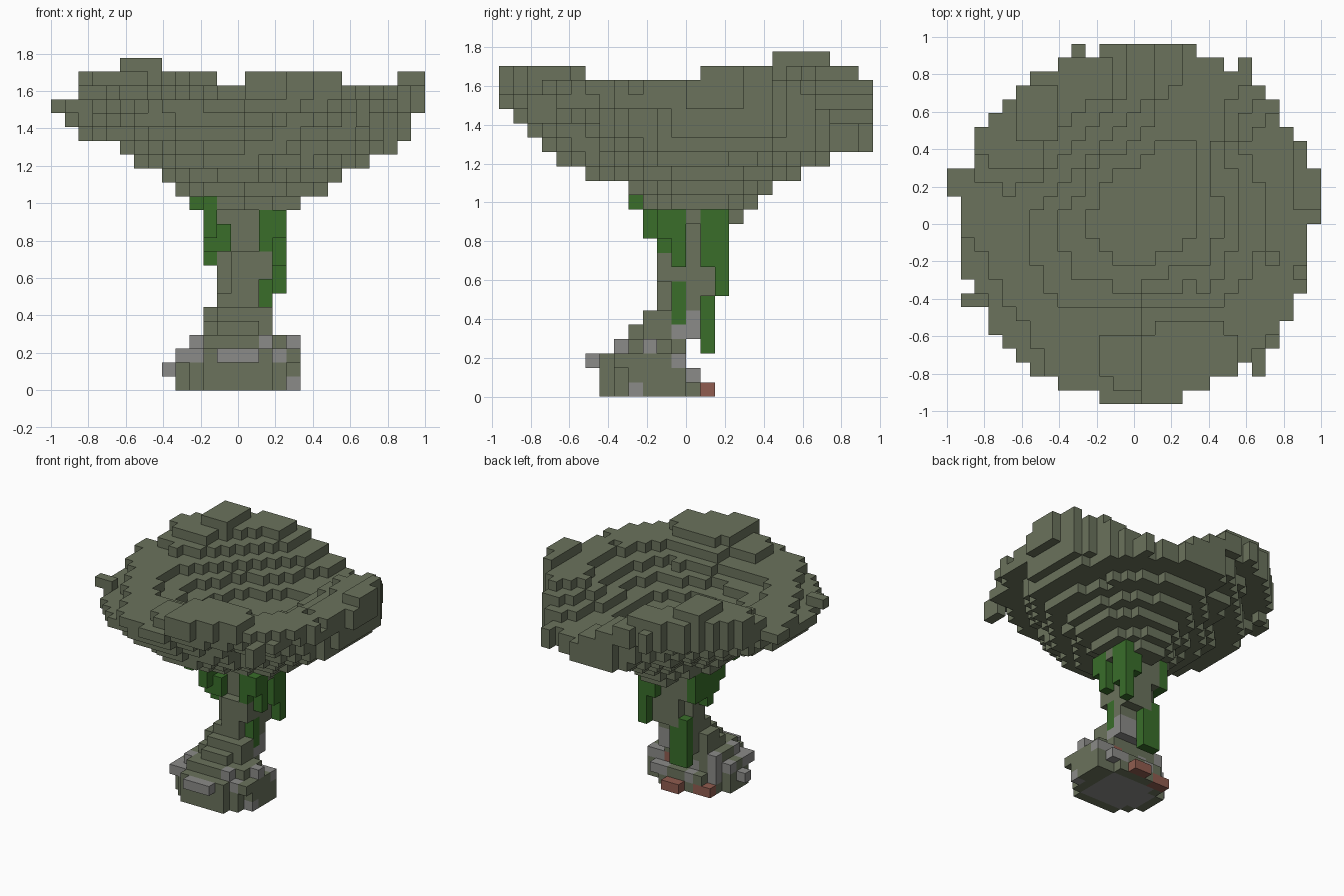
import bpy, bmesh, math, random
from mathutils import Vector

random.seed(4)
if "Cube" in bpy.data.objects:
    bpy.data.objects.remove(bpy.data.objects["Cube"], do_unlink=True)

V = 2 / 27                      # voxel edge length
NX, NY = 27, 26                 # grid size in x and y


def material(name, rgb):
    m = bpy.data.materials.new(name)
    m.use_nodes = True
    m.diffuse_color = (*rgb, 1)
    m.node_tree.nodes["Principled BSDF"].inputs["Base Color"].default_value = (*rgb, 1)
    return m


MATS = {
    "olive": material("olive brown", (0.145, 0.17, 0.107)),
    "stone": material("stone grey", (0.26, 0.26, 0.25)),
    "leaf": material("vine green", (0.041, 0.155, 0.023)),
    "brick": material("brick red", (0.28, 0.108, 0.08)),
}


def centre(i, j):
    return (i + 0.5 - NX / 2) * V, (j + 0.5 - NY / 2) * V


def box(i0, i1, j0, j1, k0, k1):
    return {(i, j, k) for i in range(i0, i1 + 1)
            for j in range(j0, j1 + 1) for k in range(k0, k1 + 1)}


def inside(x, y, ext, limit=1.0):
    """Ellipse given by its reach in each of the four directions, kept in that box."""
    x0, x1, y0, y1 = ext
    cx, cy = (x0 + x1) / 2, (y0 + y1) / 2
    ellipse = ((x - cx) / (x1 - cx)) ** 2 + ((y - cy) / (y1 - cy)) ** 2
    return x0 < x < x1 and y0 < y < y1 and ellipse <= limit


# Canopy: saddle-shaped shell, high along one diagonal and low along the other
REACH = {13: (-.26, .33, -.22, .37), 14: (-.33, .48, -.30, .44),
         15: (-.41, .55, -.52, .59), 16: (-.56, .70, -.67, .74),
         17: (-.63, .85, -.74, .96), 18: (-.85, .92, -.82, .96),
         19: (-.92, .92, -.89, .96), 20: (-.96, .97, -.92, .96),
         21: (-.94, 1.0, -.96, .96)}
RIM = [(0, 1.65), (34, 1.65), (44, 1.52), (55, 1.43), (75, 1.43),
       (88, 1.54), (100, 1.62), (106, 1.70), (124, 1.73), (146, 1.73),
       (162, 1.70), (170, 1.60), (180, 1.56), (200, 1.53), (225, 1.53), (245, 1.58),
       (267, 1.63), (271, 1.73), (298, 1.73), (306, 1.63), (330, 1.64),
       (337, 1.63), (339, 1.54), (342, 1.64), (360, 1.65)]


def rim_height(angle):
    for (a0, h0), (a1, h1) in zip(RIM, RIM[1:]):
        if a0 <= angle <= a1:
            return h0 + (h1 - h0) * (angle - a0) / (a1 - a0)


def dish_top(x, y):
    dx, dy = x - 0.07, y - 0.07
    r = math.hypot(dx, dy)
    t = min(1, max(0, (r - 0.20) / 0.50))
    height = 1.32 + (rim_height(math.degrees(math.atan2(dy, dx)) % 360) - 1.32) * t
    top = round((height - max(0, r - 0.86) * 0.3) / V) - 1
    return min(top, 21) if y > 0.9 else top


canopy = set()
for i in range(NX):
    for j in range(NY):
        x, y = centre(i, j)
        r = math.hypot(x, y)
        if r > (0.985 if y > 0 else 0.96):
            continue
        saddle = math.cos(2 * (math.atan2(y, x) - math.radians(132)))
        shrink = saddle * (0.38 if saddle > 0 else 0.1)
        noise = random.uniform(-0.05, 0.06)
        levels = [k for k in REACH
                  if inside(x, y, REACH[k], 1 + noise - (shrink if k < 20 else 0))]
        if levels:
            top = dish_top(x, y)
            low = min(min(levels), top)
            canopy |= box(i, i, j, j, max(low, top - 4) if r > 0.7 else low, top)
# Peak at the back, raised side ridge and ragged tips on the rim
for tip in [(5, 7, 19, 22, 20, 23), (25, 25, 14, 18, 19, 22), (26, 26, 14, 16, 20, 22),
            (26, 26, 13, 13, 20, 21), (0, 0, 15, 16, 20, 20), (1, 1, 12, 12, 19, 20),
            (1, 2, 7, 7, 20, 20), (21, 21, 24, 24, 17, 18), (23, 23, 4, 4, 20, 20),
            (22, 22, 2, 3, 19, 20), (2, 2, 18, 18, 19, 20)]:
    canopy |= box(*tip)

# Trunk: a narrow column that spreads forward as it nears the base
trunk = (box(12, 15, 12, 14, 10, 12) | box(12, 15, 11, 14, 7, 9)
         | box(12, 15, 11, 13, 6, 6) | box(11, 15, 10, 12, 4, 5)
         | box(12, 14, 9, 13, 4, 5) | box(13, 15, 15, 16, 12, 12)
         | box(16, 16, 12, 14, 12, 12))
trunk -= (box(12, 12, 14, 14, 7, 9) | box(11, 15, 9, 9, 5, 5) | box(12, 12, 11, 11, 7, 9)
          | box(15, 15, 11, 11, 6, 7) | box(11, 11, 10, 10, 5, 5))

# Rocky base: broad mound set towards the front
BASE = [(-.34, .34, -.45, .08), (-.34, .34, -.45, .08),
        (-.34, .34, -.45, .02), (-.28, .28, -.38, .02)]
base = {(i, j, k) for k, ext in enumerate(BASE) for i in range(NX) for j in range(NY)
        if inside(*centre(i, j), ext, 1.03)}
base |= box(17, 17, 9, 12, 0, 2)
rocks = (box(8, 8, 10, 10, 1, 1) | box(9, 10, 8, 9, 2, 2) | box(10, 10, 9, 9, 3, 3)
         | box(12, 14, 6, 6, 2, 2) | box(15, 15, 8, 8, 3, 3) | box(16, 16, 8, 8, 2, 2)
         | box(17, 17, 10, 10, 3, 3) | box(17, 17, 9, 9, 0, 0) | box(17, 17, 12, 12, 2, 2)
         | box(16, 16, 12, 12, 2, 2) | box(10, 10, 12, 12, 2, 3) | box(9, 9, 11, 11, 2, 2)
         | box(13, 15, 13, 13, 4, 5) | box(15, 15, 12, 12, 4, 4) | box(15, 16, 13, 13, 1, 1)
         | box(11, 15, 8, 12, 0, 0) | box(10, 15, 9, 11, 0, 0))
rocks |= {v for v in sorted(base) if v[2] in (1, 2) and 10 < v[1] and v[0] < 17
          and random.random() < 0.3}

# Bricks peeking out at the back of the base
bricks = box(13, 14, 14, 14, 0, 0) | box(10, 11, 13, 13, 0, 0) | box(15, 15, 12, 12, 1, 2)

# Hanging vines: column and its lowest and highest voxel
vines = set()
for i, j, k0, k1 in [(10, 9, 13, 13), (11, 10, 11, 13), (11, 11, 10, 12), (11, 12, 9, 12),
                     (11, 13, 10, 12), (11, 14, 10, 12), (12, 11, 10, 11), (15, 11, 10, 12),
                     (16, 11, 11, 12), (16, 12, 9, 12), (16, 14, 9, 12), (16, 15, 7, 12),
                     (15, 15, 10, 12), (15, 12, 5, 7), (12, 14, 3, 7), (13, 14, 3, 6)]:
    vines |= box(i, i, j, j, k0, k1)

# Each voxel belongs to one part only
bricks -= vines
rocks -= bricks | vines
base -= rocks | bricks | vines
trunk -= vines | rocks | base
canopy -= trunk | vines
SOLID = canopy | trunk | base | rocks | bricks | vines


def build(name, voxels, colour):
    """Make a mesh of the faces that no neighbouring voxel covers."""
    bm = bmesh.new()
    corners = {}

    def vert(p):
        key = tuple(round(c) for c in p)
        if key not in corners:
            corners[key] = bm.verts.new(((key[0] - NX / 2) * V, (key[1] - NY / 2) * V, key[2] * V))
        return corners[key]

    for v in sorted(voxels):
        mid = Vector(v) + Vector((0.5, 0.5, 0.5))
        for axis in range(3):
            for sign in (-1, 1):
                n = Vector((0, 0, 0))
                n[axis] = sign
                if tuple(int(c) for c in Vector(v) + n) in SOLID:
                    continue
                a = Vector((0, 0, 0))
                a[(axis + 1) % 3] = 1
                b = n.cross(a)
                quad = [mid + (n + a * s + b * t) / 2
                        for s, t in ((-1, -1), (1, -1), (1, 1), (-1, 1))]
                bm.faces.new([vert(p) for p in quad])
    mesh = bpy.data.meshes.new(name)
    bm.to_mesh(mesh)
    bm.free()
    mesh.materials.append(MATS[colour])
    bpy.context.collection.objects.link(bpy.data.objects.new(name, mesh))


build("canopy", canopy, "olive")
build("trunk", trunk, "olive")
build("base_mound", base, "olive")
build("base_rocks", rocks, "stone")
build("bricks", bricks, "brick")
build("hanging_vines", vines, "leaf")
